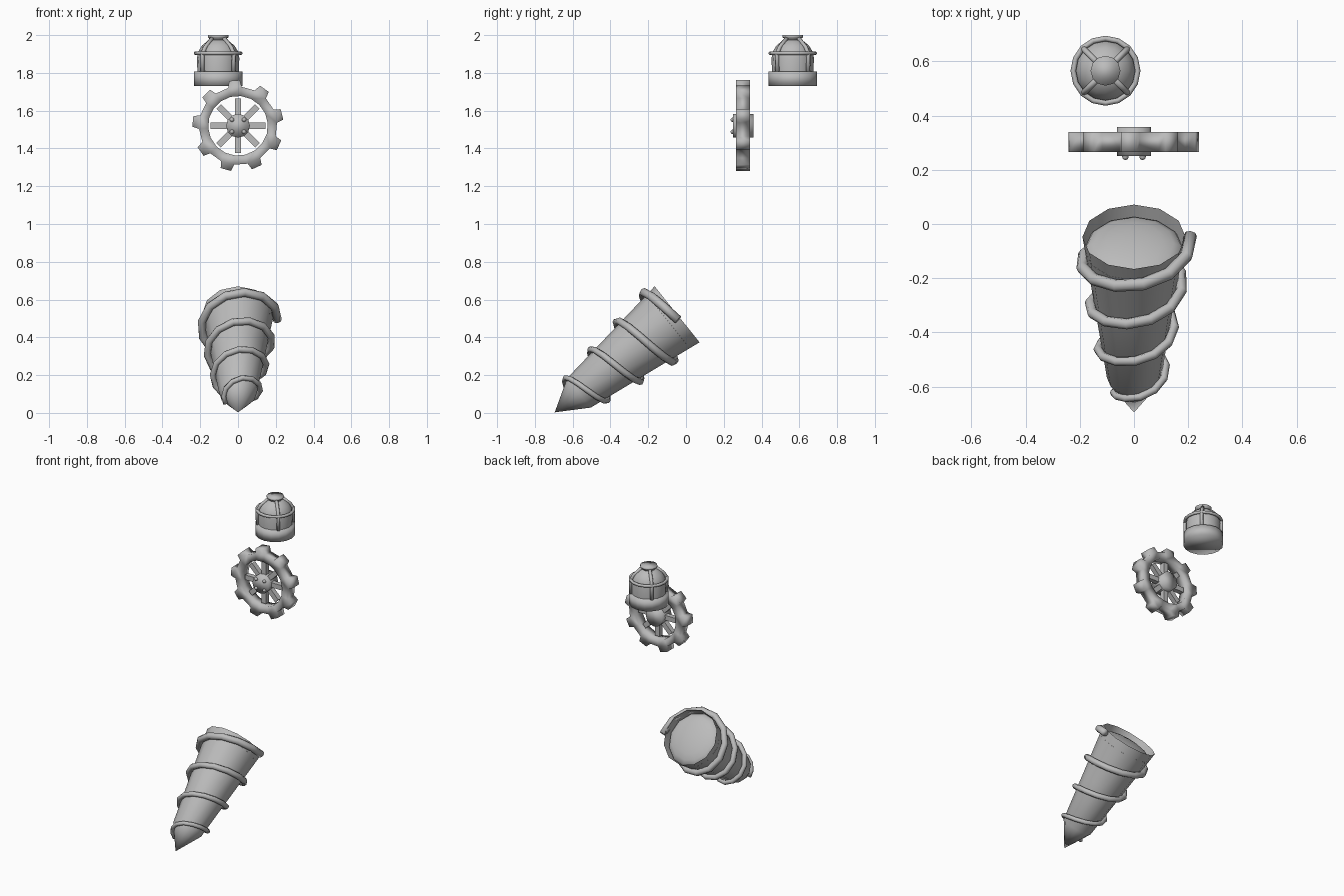
import bpy, bmesh, math
from math import sin, cos, pi, radians
from mathutils import Matrix, Vector

cube = bpy.data.objects.get("Cube")
if cube:
    bpy.data.objects.remove(cube)

grey = bpy.data.materials.new("plain_grey")
grey.use_nodes = True
colour = (0.5, 0.5, 0.5, 1)
grey.diffuse_color = colour
grey.node_tree.nodes["Principled BSDF"].inputs["Base Color"].default_value = colour


def finish(name, bm, matrix, smooth=True, fix=True):
    if fix:
        bmesh.ops.recalc_face_normals(bm, faces=bm.faces)
    for f in bm.faces:
        f.smooth = smooth
    mesh = bpy.data.meshes.new(name)
    bm.to_mesh(mesh)
    bm.free()
    mesh.materials.append(grey)
    ob = bpy.data.objects.new(name, mesh)
    ob.matrix_world = matrix
    bpy.context.collection.objects.link(ob)
    return ob


def lathe(name, profile, sides, matrix, cap_start=False, cap_end=False, turn=0):
    """Spin (radius, height) pairs round local z, listed from bottom to top."""
    bm = bmesh.new()
    rings = []
    for r, z in profile:
        if r == 0:
            rings.append([bm.verts.new((0, 0, z))] * sides)
        else:
            rings.append([bm.verts.new((r * cos(turn + 2 * pi * i / sides),
                                        r * sin(turn + 2 * pi * i / sides), z))
                          for i in range(sides)])
    for low, high in zip(rings, rings[1:]):
        for i in range(sides):
            j = (i + 1) % sides
            quad = [low[i], low[j], high[j], high[i]]
            bm.faces.new(list(dict.fromkeys(quad)))
    if cap_start:
        bm.faces.new(rings[0][::-1])
    if cap_end:
        bm.faces.new(rings[-1])
    return finish(name, bm, matrix, fix=False)


def tube(name, points, radii, sides, matrix, closed=False):
    """Sweep a round section along points."""
    bm = bmesh.new()
    pts = [Vector(p) for p in points]
    n = len(pts)
    rings = []
    for k, p in enumerate(pts):
        a = pts[k - 1] if k or closed else p
        b = pts[(k + 1) % n] if k < n - 1 or closed else p
        along = (b - a).normalized()
        out = Vector((p.x, p.y, 0)).normalized()
        side = along.cross(out).normalized()
        out = side.cross(along)
        rings.append([bm.verts.new(p + radii[k] * (out * cos(2 * pi * i / sides)
                                                   + side * sin(2 * pi * i / sides)))
                      for i in range(sides)])
    for k in range(n if closed else n - 1):
        low, high = rings[k], rings[(k + 1) % n]
        for i in range(sides):
            j = (i + 1) % sides
            bm.faces.new((low[i], low[j], high[j], high[i]))
    if not closed:
        bm.faces.new(rings[0])
        bm.faces.new(rings[-1])
    return finish(name, bm, matrix)


# Drill: cone leaning back, with a shallow dome recessed in its open end
drill = Matrix.Translation((0, -0.695, 0.003)) @ Matrix.Rotation(radians(-51.3), 4, "X")


def cone_radius(z):
    return z * 0.1 / 0.165 if z < 0.165 else 0.1 + (z - 0.165) * 0.09 / 0.665


lathe("drill_cone", [(0, 0), (0.1, 0.165), (0.145, 0.5), (0.19, 0.83)], 12, drill, turn=pi / 2)
dome = [(0.182 * cos(a), 0.77 + 0.05 * sin(a)) for a in (i * pi / 10 for i in range(5))]
lathe("drill_end_dome", dome + [(0, 0.82)], 12, drill, turn=pi / 2)

# Spiral ridge, thicker toward the open end
path, radii = [], []
start, end, steps = -0.29, 3.27, 44
for k in range(steps + 1):
    t = start + (end - start) * k / steps
    z = 0.152 + 0.203 * t
    thick = 0.013 + 0.011 * k / steps
    r = cone_radius(z) + 0.9 * thick
    path.append((r * sin(2 * pi * t), -r * cos(2 * pi * t), z))
    radii.append(thick)
tube("drill_spiral", path, radii, 8, drill)

# Gear wheel: local z points to the front
gear = Matrix.Translation((0, 0.302, 1.52)) @ Matrix.Rotation(pi / 2, 4, "X")
bm = bmesh.new()
count, half = 18, 0.037


def polar(r, a, z):
    return bm.verts.new((r * cos(a), r * sin(a), z))


rim = []
for i in range(count):
    a = radians(4.5 + 20 * i)
    rim.append([polar(r, a, z) for r, z in
                ((0.158, -half), (0.207, -half), (0.207, half), (0.158, half))])
for i in range(count):
    p, q = rim[i], rim[(i + 1) % count]
    for s in range(4):
        e = (s + 1) % 4
        if s == 1 and i % 2 == 0:
            # Tooth rising from every second rim segment
            mid, w = radians(14.5 + 20 * i), 0.118
            tip = [polar(0.242, mid - w, -half), polar(0.242, mid - w, half),
                   polar(0.242, mid + w, half), polar(0.242, mid + w, -half)]
            base = [p[1], p[2], q[2], q[1]]
            bm.faces.new(tip)
            for c in range(4):
                d = (c + 1) % 4
                bm.faces.new((base[c], base[d], tip[d], tip[c]))
        else:
            bm.faces.new((p[s], p[e], q[e], q[s]))
finish("gear_rim", bm, gear)

# Hub, bolts and spokes
lathe("gear_hub", [(0.063, -0.055), (0.063, 0.052)], 12, gear, True, True)
for i in range(4):
    bm = bmesh.new()
    bmesh.ops.create_uvsphere(bm, u_segments=8, v_segments=6, radius=0.012)
    a = pi / 4 + i * pi / 2
    finish("gear_bolt", bm, gear @ Matrix.Translation((0.045 * cos(a), 0.045 * sin(a), 0.054)))
for i in range(8):
    bm = bmesh.new()
    bmesh.ops.create_cube(bm, size=1, matrix=Matrix.Translation((0.095, 0, 0))
                          @ Matrix.Diagonal((0.1, 0.034, 0.034, 1)))
    finish("gear_spoke", bm, gear @ Matrix.Rotation(i * pi / 4, 4, "Z"), smooth=False)

# Lamp: base, glass, cap and cage
lamp = Matrix.Translation((-0.105, 0.565, 1.73))
lathe("lamp_base", [(0.128, 0), (0.128, 0.077)], 16, lamp, True, True)
lathe("lamp_glass", [(0.11, 0.07), (0.112, 0.15), (0.104, 0.185), (0.086, 0.215),
                     (0.055, 0.24), (0, 0.255)], 16, lamp)
lathe("lamp_cap", [(0.04, 0.235), (0.045, 0.252), (0.055, 0.258), (0.055, 0.27)],
      12, lamp, True, True)
around = [2 * pi * i / 16 for i in range(16)]
tube("lamp_ring", [(0.119 * cos(a), 0.119 * sin(a), 0.174) for a in around],
     [0.01] * 16, 8, lamp, closed=True)
for i in range(4):
    tube("lamp_cage_bar", [(0.115, 0, 0.07), (0.117, 0, 0.172), (0.098, 0, 0.205), (0.045, 0, 0.253)],
         [0.011] * 4, 8, lamp @ Matrix.Rotation(pi / 4 + i * pi / 2, 4, "Z"))
